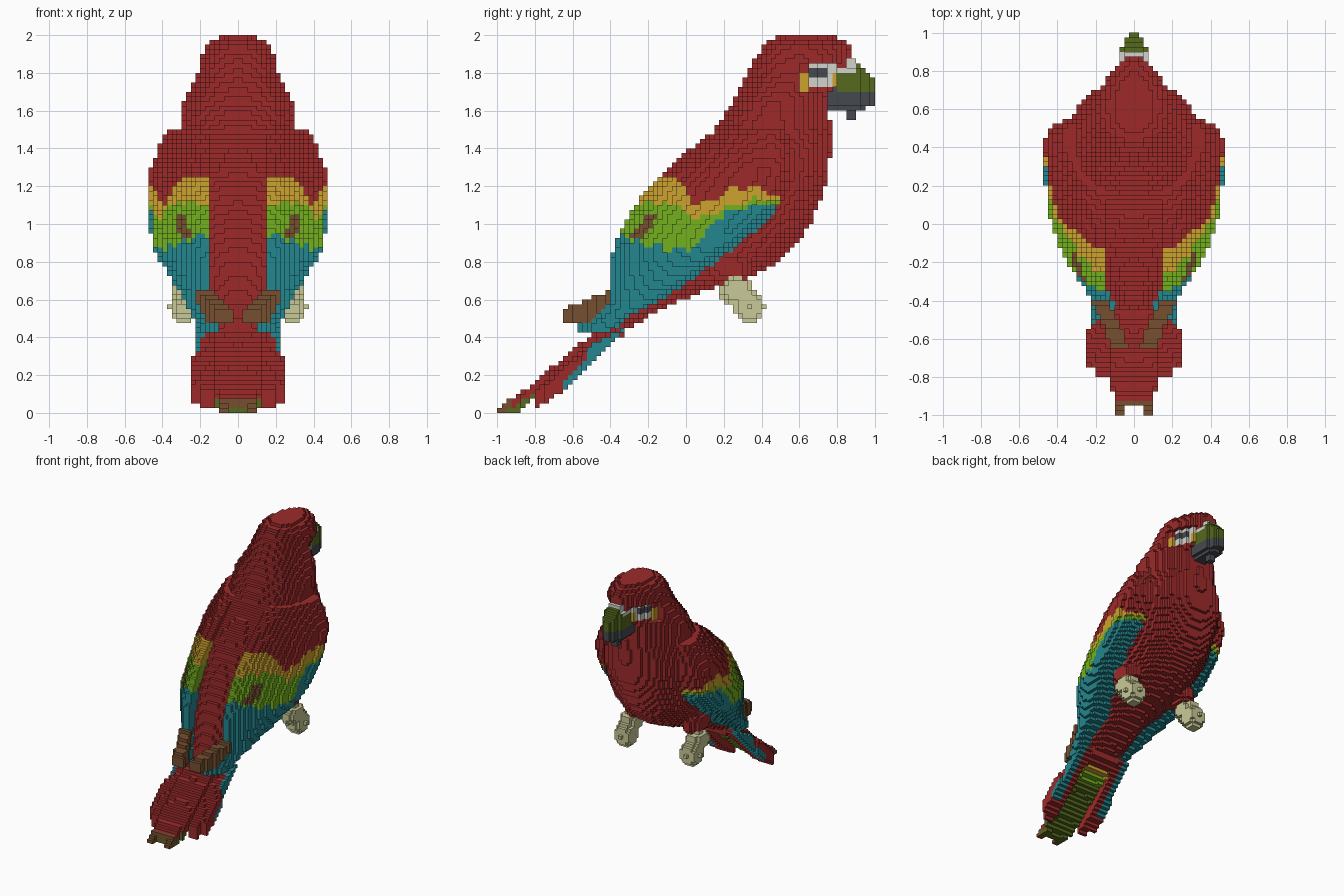
import bpy, bmesh, math

if "Cube" in bpy.data.objects:
    bpy.data.objects.remove(bpy.data.objects["Cube"])

P = 0.025  # block size
COLOURS = {"red": "9D2A2A", "teal": "23868E", "green": "74B01E", "yellow": "CEA22E",
           "brown": "765030", "olive": "566A1E", "charcoal": "454A50",
           "white": "D4D4CE", "cream": "CACA98"}
ORDER = list(COLOURS)


def make_material(name):
    mat = bpy.data.materials.new(name)
    mat.use_nodes = True
    srgb = [int(COLOURS[name][i:i + 2], 16) / 255 for i in (0, 2, 4)]
    colour = [((c + 0.055) / 1.055) ** 2.4 for c in srgb] + [1]
    mat.diffuse_color = colour
    mat.node_tree.nodes["Principled BSDF"].inputs["Base Color"].default_value = colour
    return mat


MATERIALS = [make_material(n) for n in ORDER]


def sample(rows, t):
    """Interpolate a profile whose rows begin with a rising key."""
    if t <= rows[0][0]:
        return rows[0][1:]
    for a, b in zip(rows, rows[1:]):
        if t <= b[0]:
            f = (t - a[0]) / (b[0] - a[0])
            return [u + (v - u) * f for u, v in zip(a[1:], b[1:])]
    return rows[-1][1:]


def ellipsoid(x, y, z, centre, radii):
    return sum(((p - c) / r) ** 2 for p, c, r in zip((x, y, z), centre, radii)) < 1


# Body profile: height, back y, front y, half width
BODY = [(.42, -.46, -.36, .12), (.55, -.42, -.12, .17), (.65, -.39, .1, .2),
        (.7, -.37, .29, .24), (.8, -.34, .49, .3), (.9, -.3, .59, .34), (1, -.25, .66, .37),
        (1.2, -.14, .74, .39), (1.3, -.06, .76, .385), (1.4, .05, .765, .35),
        (1.5, .15, .765, .3), (1.65, .25, .76, .29), (1.72, .29, .8, .25), (1.76, .31, .86, .23),
        (1.8, .33, .88, .215), (1.9, .38, .885, .185), (1.95, .41, .87, .16), (2, .48, .79, .08)]
# Wing profile: height, back y, front y, inner x, outer x
WING = [(.42, -.57, -.42, .11, .2), (.47, -.58, -.34, .1, .22), (.5, -.52, -.31, .1, .24),
        (.6, -.42, -.13, .14, .29), (.7, -.41, .03, .16, .35), (.8, -.4, .17, .16, .41),
        (.9, -.38, .3, .16, .46), (1, -.33, .43, .16, .465), (1.1, -.27, .51, .16, .465),
        (1.2, -.2, .55, .16, .465), (1.3, -.09, .57, .16, .465), (1.4, .02, .57, .16, .42),
        (1.5, .16, .54, .16, .37)]
# Tail profile: y, top, bottom
TAIL = [(-1, .03, 0), (-.9, .09, .02), (-.8, .165, .03), (-.7, .25, .08), (-.6, .335, .16),
        (-.5, .41, .25), (-.4, .46, .36), (-.3, .52, .46)]
# Feather bands on the wing: y, then lower edge of red, yellow and green
BANDS = [(-.4, 1.24, 1.1, .95), (-.2, 1.26, 1.12, .89), (-.04, 1.24, 1.1, .86),
         (.02, 1.13, 1.03, .87), (.08, 1.1, 1.03, .9), (.13, 1.12, 1.05, 1.01),
         (.2, 1.17, 1.08, 1.05), (.32, 1.2, 1.12, 1.09), (.45, 1.17, 1.13, 1.1),
         (.55, 1.12, 1.1, 1.06)]


def in_body(x, y, z):
    # Eye sockets, set slightly into the head
    if .61 < y < .83 and 1.71 < z < 1.86 and x > .175 - .5 * (y - .63):
        return False
    back, front, width = sample(BODY, z)
    mid = back + .45 * (front - back)
    # Rounded behind and at the breast, narrowing towards the face
    face = 2.1 - 1.5 * min(max(z - 1.4, 0), .3)
    reach, power = (mid - back, 2.2) if y < mid else (front - mid, face)
    return z > .42 and (abs(y - mid) / reach) ** power + (x / width) ** power < 1


def in_wing(x, y, z):
    back, front, inner, outer = sample(WING, z)
    if not (.42 < z < 1.5 and back < y < front and x > inner):
        return False
    peak = back + .78 * (front - back)
    side = (x - inner) / (outer - inner)
    if y < peak:
        return ((peak - y) / (peak - back)) ** 1.6 + side ** 1.6 < 1
    return ((y - peak) / (front - peak)) ** 2.4 + side ** 2.4 < 1


def in_wing_tip(x, y, z):
    return (-.645 < y < -.39 and abs(x - .165 - .45 * (y + .43)) < .045 and
            .475 + max(0, y + .52) < z < .555 + .4 * (y + .64))


def in_tail(x, y, z):
    if y > -.32:
        return False
    top, bottom = sample(TAIL, y)
    top -= .5 * x * x
    # Long central feathers, notched at the very end
    if x < .1:
        end = -.95 if x < .05 else -1
    else:
        end = -.87
    if x < .125 and y > end and max(top - .085, 0) < z < top:
        return True
    # Shorter outer feathers lying underneath
    width = .23 + .03 * min(1, max(0, (-.5 - y) / .15))
    end = -.74 if x > .21 else -.81
    return .125 < x < width and y > end and bottom < z < max(top - .03, bottom + .04)


def in_beak(x, y, z):
    bridge = 1.865 - .9 * max(0, y - .9)
    jaw = 1.6 + .6 * max(0, y - .93)
    half = .075 - .45 * max(0, y - .89) - (.02 if z < 1.63 or z > 1.83 else 0)
    if x < half and .735 < y < .99 and jaw < z < bridge:
        return y > .8 or z < 1.72
    return x < .03 and .86 < y < .91 and 1.55 < z < 1.65


def in_foot(x, y, z):
    return (ellipsoid(x, y, z, (.288, .27, .645), (.072, .095, .075)) or
            ellipsoid(x, y, z, (.288, .335, .56), (.075, .08, .09)))


def in_thigh(x, y, z):
    return ellipsoid(x, y, z, (.25, .23, .77), (.08, .12, .085))


def body_colour(x, y, z):
    # Eye patch, pupil and yellow corners on the side of the head
    if x > .04:
        if .66 < y < .76 and 1.775 < z < 1.825:
            return "charcoal"
        if (.61 < y < .65 or .78 < y < .825) and 1.71 < z < 1.8:
            return "yellow"
        if .64 < y < .81 and 1.725 < z < 1.86:
            return "white"
    return "red"


def wing_colour(x, y, z):
    red, yellow, green = sample(BANDS, y)
    ragged = z + .015 * math.sin(43 * y + 31 * x)
    if ragged > red:
        return "red"
    if ragged > yellow:
        return "yellow"
    if ragged > green:
        spot = abs(y + .21 - .8 * (z - 1)) < .035 and abs(z - .98) < .06
        return "brown" if spot else "green"
    return "teal"


def tail_colour(x, y, z):
    top, bottom = sample(TAIL, y)
    if y < -.93:
        return "brown" if z > top - .04 else "olive"
    if x > .2 and y > -.53 or x > .175 and y > -.66 and z < bottom + .055:
        return "teal"
    if x < .125 and z < top - .05 and y < -.42:
        return "yellow" if y > -.48 else "green" if y > -.55 else "olive"
    return "red"


def beak_colour(x, y, z):
    if y < .91 and z > 1.8:
        return "white"
    return "olive" if z > 1.7 and y > .81 else "charcoal"


# Earlier parts win where two overlap: name, test, colour rule, paired
PARTS = [("foot", in_foot, lambda x, y, z: "cream", True),
         ("beak", in_beak, beak_colour, False),
         ("wing_tip", in_wing_tip, lambda x, y, z: "brown", True),
         ("wing", in_wing, wing_colour, True),
         ("body", in_body, body_colour, False),
         ("thigh", in_thigh, lambda x, y, z: "red", True),
         ("tail", in_tail, tail_colour, False)]

# Fill one half with blocks and mirror it
cells = {}
for i in range(20):
    for j in range(-40, 40):
        for k in range(80):
            pos = ((i + .5) * P, (j + .5) * P, (k + .5) * P)
            for name, test, colour, paired in PARTS:
                if test(*pos):
                    tint = ORDER.index(colour(*pos))
                    cells[i, j, k] = ("left_" + name if paired else name, tint)
                    cells[-1 - i, j, k] = ("right_" + name if paired else name, tint)
                    break


def build_part(name):
    """Make an object from the exposed sides of one part's blocks."""
    bm, verts = bmesh.new(), {}
    for cell, (owner, tint) in cells.items():
        if owner != name:
            continue
        for axis in range(3):
            for step in (0, 1):
                near = list(cell)
                near[axis] += 2 * step - 1
                if tuple(near) in cells:
                    continue
                loop = []
                for a, b in ((0, 0), (1, 0), (1, 1), (0, 1)):
                    key = list(cell)
                    key[axis] += step
                    key[(axis + 1) % 3] += a
                    key[(axis + 2) % 3] += b
                    key = tuple(key)
                    if key not in verts:
                        verts[key] = bm.verts.new([c * P for c in key])
                    loop.append(verts[key])
                face = bm.faces.new(loop if step else loop[::-1])
                face.material_index = tint
    mesh = bpy.data.meshes.new(name)
    bm.to_mesh(mesh)
    bm.free()
    for mat in MATERIALS:
        mesh.materials.append(mat)
    bpy.context.collection.objects.link(bpy.data.objects.new(name, mesh))


for part in sorted({owner for owner, tint in cells.values()}):
    build_part(part)
